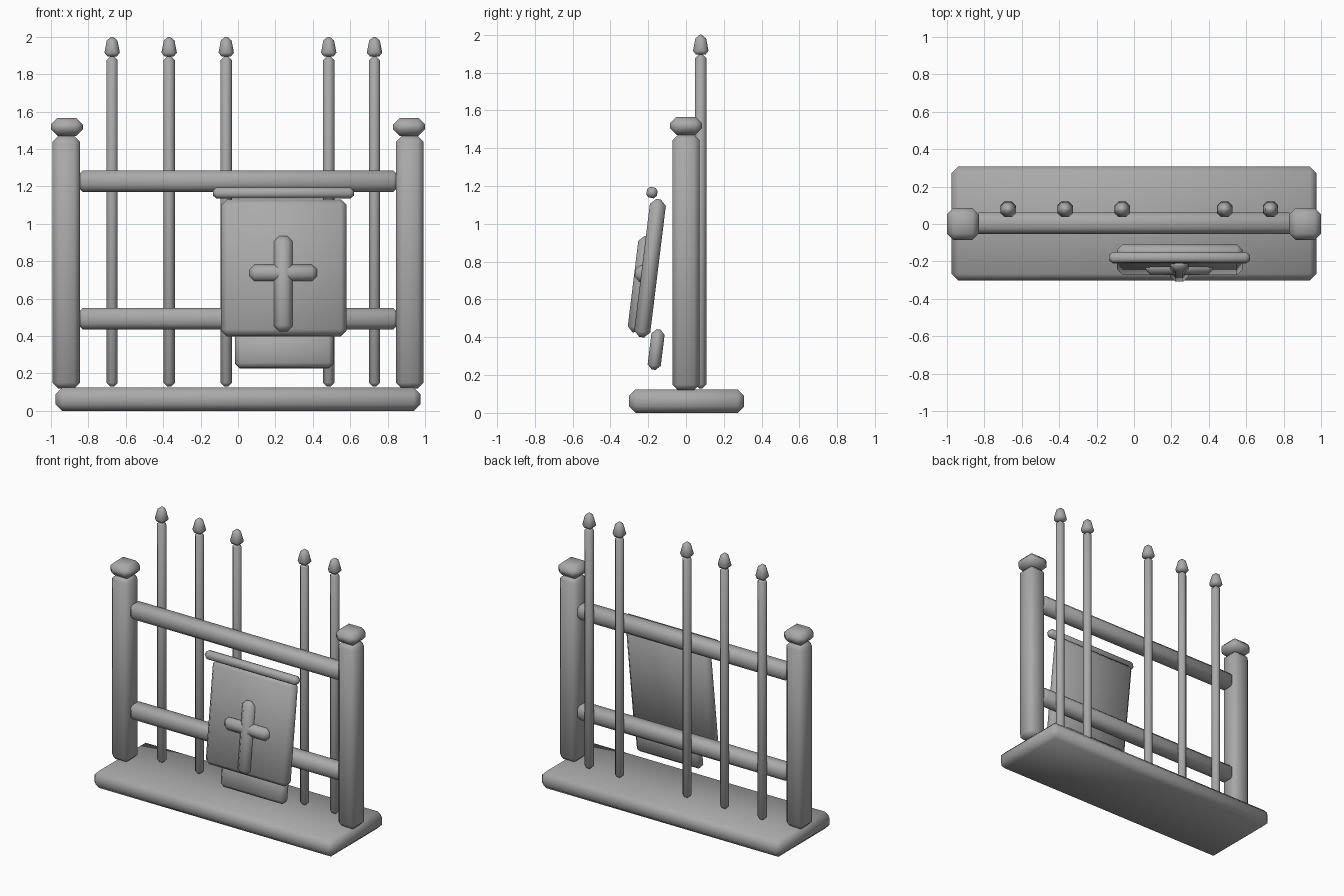
import bpy, bmesh
from math import radians
from mathutils import Matrix, Vector

cube = bpy.data.objects.get("Cube")
if cube:
    bpy.data.objects.remove(cube, do_unlink=True)

stone = bpy.data.materials.new("grey_stone")
stone.use_nodes = True
grey = (0.4, 0.4, 0.4, 1)
stone.diffuse_color = grey
stone.node_tree.nodes["Principled BSDF"].inputs["Base Color"].default_value = grey


def block(name, centre, size, bevel=0.03, tilt=0, top_scale=1):
    """Smooth-shaded box with one chamfer on every edge, optionally tapered."""
    bm = bmesh.new()
    bmesh.ops.create_cube(bm, size=1, matrix=Matrix.Diagonal((*size, 1)))
    for v in bm.verts:
        if v.co.z > 0:
            v.co.x *= top_scale
            v.co.y *= top_scale
    for f in bm.faces:
        f.smooth = True
    mesh = bpy.data.meshes.new(name)
    bm.to_mesh(mesh)
    bm.free()
    mesh.materials.append(stone)
    obj = bpy.data.objects.new(name, mesh)
    bpy.context.collection.objects.link(obj)
    obj.location = Vector(centre)
    obj.rotation_euler.x = radians(tilt)
    mod = obj.modifiers.new("chamfer", "BEVEL")
    mod.width = bevel
    mod.segments = 1
    mod.limit_method = "NONE"
    return obj


# Ground slab
block("base", (0, 0.003, 0.0625), (1.95, 0.61, 0.125), 0.035)

# Corner posts with caps
for side, sx in (("right", -1), ("left", 1)):
    block(side + "_post", (0.918 * sx, 0, 0.795), (0.145, 0.145, 1.35))
    block(side + "_post_cap", (0.915 * sx, 0, 1.518), (0.17, 0.17, 0.095), 0.034)

# Horizontal rails
for name, z in (("lower_rail", 0.493), ("upper_rail", 1.228)):
    block(name, (0, 0.005, z), (1.72, 0.115, 0.115))

# Upright bars with tapered tips
for i, x in enumerate((-0.673, -0.368, -0.063, 0.485, 0.73), 1):
    block(f"bar_{i}", (x, 0.078, 1.0125), (0.06, 0.06, 1.765), 0.02)
    block(f"bar_tip_{i}", (x, 0.078, 1.9475), (0.09, 0.09, 0.105), 0.02, top_scale=0.55)

# Leaning banner with hanging rod, lower flap and cross
LEAN = -7
block("banner", (0.245, -0.19, 0.765), (0.67, 0.085, 0.735), 0.03, LEAN)
block("banner_rod", (0.243, -0.18, 1.165), (0.755, 0.06, 0.06), 0.02, 35)
block("banner_flap", (0.247, -0.158, 0.335), (0.525, 0.07, 0.215), 0.025, LEAN)
block("cross_upright", (0.242, -0.248, 0.68), (0.1, 0.065, 0.515), 0.03, LEAN)
block("cross_arm", (0.242, -0.24, 0.738), (0.36, 0.06, 0.09), 0.027, LEAN)
